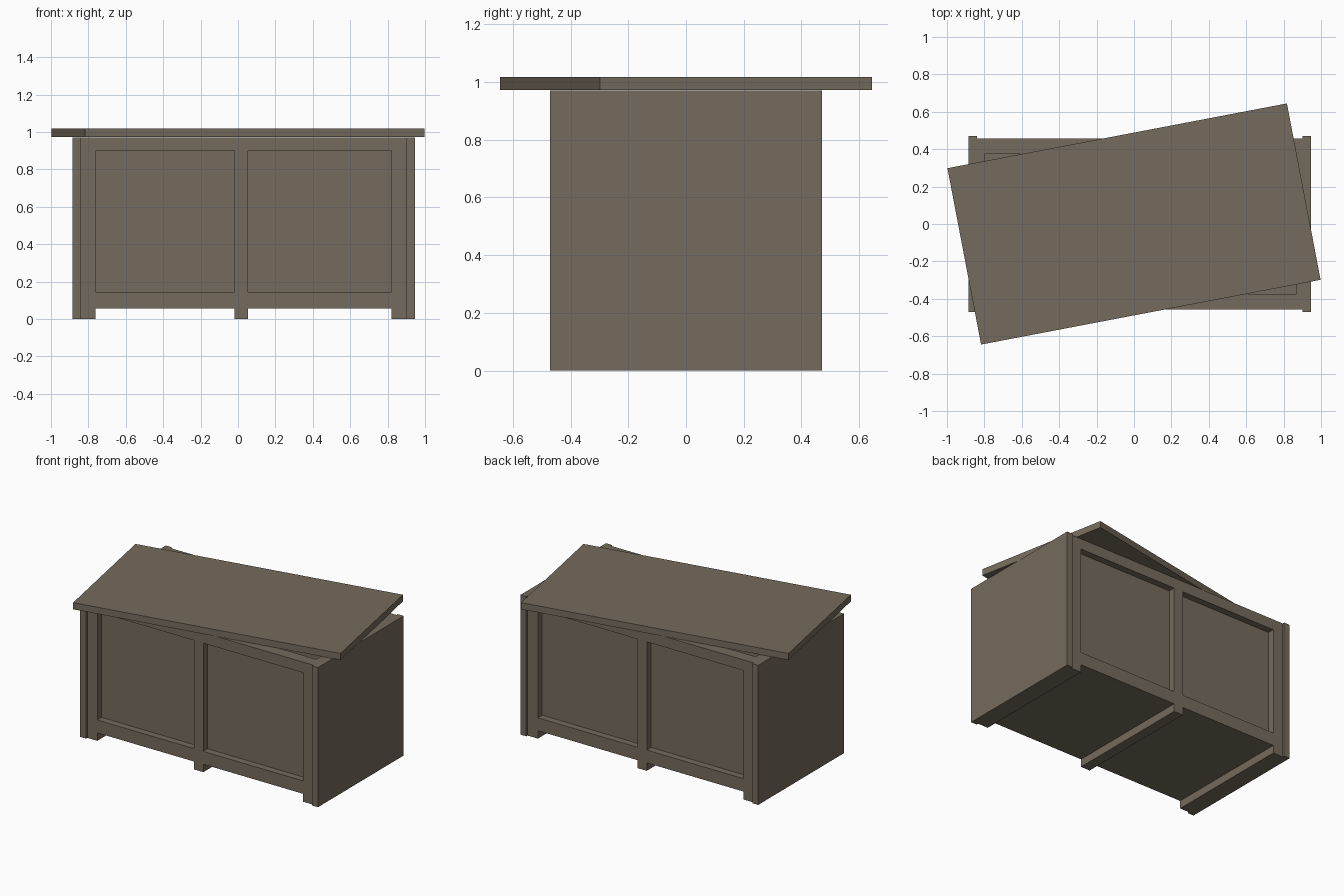
import bpy
import math

if "Cube" in bpy.data.objects:
    bpy.data.objects.remove(bpy.data.objects["Cube"])

# one weathered brown stone/wood colour
mat = bpy.data.materials.new("weathered_brown")
mat.diffuse_color = (0.178, 0.147, 0.107, 1.0)
mat.use_nodes = True
mat.node_tree.nodes["Principled BSDF"].inputs["Base Color"].default_value = mat.diffuse_color


def box(name, x, y, z, turn=0.0):
    """Axis box from (min, max) ranges, optionally turned about z."""
    bpy.ops.mesh.primitive_cube_add(size=1)
    o = bpy.context.object
    o.name = name
    size = [r[1] - r[0] for r in (x, y, z)]
    for v in o.data.vertices:
        v.co = [c * s for c, s in zip(v.co, size)]
    o.location = [(r[0] + r[1]) / 2 for r in (x, y, z)]
    o.rotation_euler.z = turn
    o.data.materials.append(mat)
    return o


TOP = 0.971                      # top of the chest walls
X0, X1 = -0.885, 0.945           # outer ends
XI0, XI1 = -0.84, 0.90           # inside of the end slabs
SIDE, FACE, PANEL, INNER = 0.471, 0.457, 0.41, 0.375
STILES = {"left": (XI0, -0.763), "middle": (-0.018, 0.053), "right": (0.82, XI1)}

# end slabs and their inner linings
box("left_end", (X0, XI0), (-SIDE, SIDE), (0, TOP))
box("right_end", (XI1, X1), (-SIDE, SIDE), (0, TOP))
box("left_lining", (XI0, -0.80), (-INNER, INNER), (0.055, TOP))
box("right_lining", (0.865, XI1), (-INNER, INNER), (0.055, TOP))

# floor
box("floor", (-0.80, 0.865), (-INNER, INNER), (0.055, 0.145))

# front and back: recessed panel, rails and stiles
for label, s in (("front", -1), ("back", 1)):
    def span(a, b):
        return tuple(sorted((s * a, s * b)))
    box(label + "_panel", (XI0, XI1), span(INNER, PANEL), (0.055, TOP))
    box(label + "_bottom_rail", (XI0, XI1), span(PANEL, FACE), (0.055, 0.145))
    box(label + "_top_rail", (XI0, XI1), span(PANEL, FACE), (0.897, TOP))
    for name, x in STILES.items():
        box(f"{label}_{name}_stile", x, span(PANEL, FACE), (0.145, 0.897))

# runners under the floor
for name, x in STILES.items():
    box(name + "_runner", x, (-FACE, FACE), (0, 0.055))

# lid, lying askew
box("lid", (-0.924, 0.924), (-0.48, 0.48), (0.972, 1.018), math.radians(10.8))
